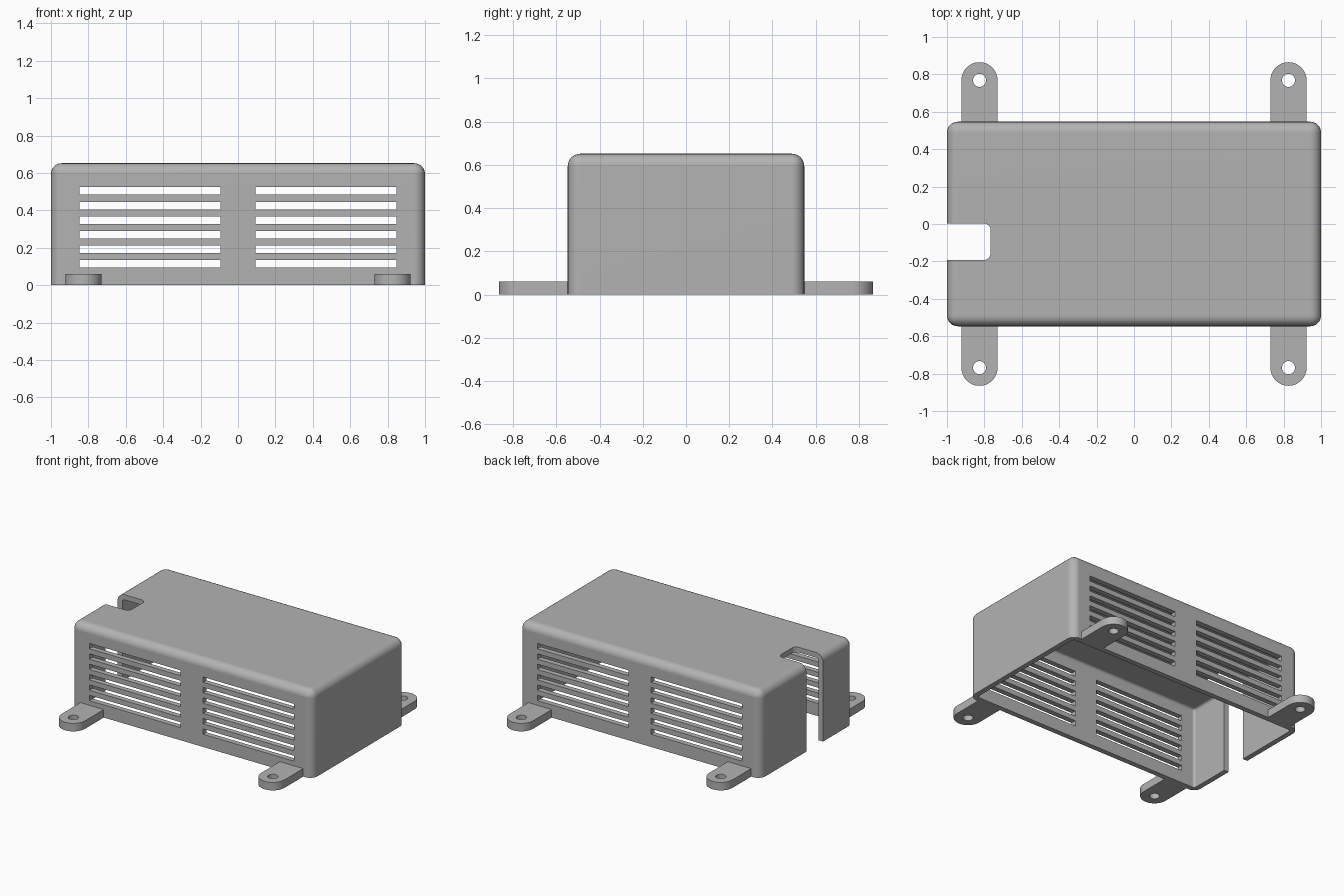
import bpy, bmesh, math
from mathutils import Matrix, Vector

cube = bpy.data.objects.get("Cube")
if cube:
    bpy.data.objects.remove(cube, do_unlink=True)

LENGTH, DEPTH, HEIGHT = 2.0, 1.094, 0.652
WALL, FILLET = 0.039, 0.058
TAB_X, TAB_R, TAB_H, TAB_END = 0.826, 0.097, 0.06, 0.865

gray = bpy.data.materials.new("plain gray")
gray.use_nodes = True
color = (0.45, 0.45, 0.45, 1)
gray.diffuse_color = color
gray.node_tree.nodes["Principled BSDF"].inputs["Base Color"].default_value = color


def finish(name, bm):
    bmesh.ops.recalc_face_normals(bm, faces=bm.faces)
    mesh = bpy.data.meshes.new(name)
    bm.to_mesh(mesh)
    bm.free()
    mesh.materials.append(gray)
    obj = bpy.data.objects.new(name, mesh)
    bpy.context.collection.objects.link(obj)
    return obj


def add_box(bm, lo, hi):
    lo, hi = Vector(lo), Vector(hi)
    matrix = Matrix.Translation((lo + hi) / 2) @ Matrix.Diagonal((*(hi - lo), 1))
    return bmesh.ops.create_cube(bm, size=1, matrix=matrix)["verts"]


def rounded_box(name, lo, hi, radius):
    """Box with rounded uprights and top rim, and a square bottom rim."""
    bm = bmesh.new()
    add_box(bm, lo, hi)
    edges = [e for e in bm.edges if max(v.co.z for v in e.verts) > lo[2] + 0.01]
    bmesh.ops.bevel(bm, geom=edges, offset=radius, segments=6, profile=0.5, affect='EDGES')
    return finish(name, bm)


def select_only(obj):
    bpy.ops.object.select_all(action='DESELECT')
    obj.select_set(True)
    bpy.context.view_layer.objects.active = obj


def cut(obj, cutter):
    mod = obj.modifiers.new("cut", 'BOOLEAN')
    mod.operation, mod.solver, mod.object = 'DIFFERENCE', 'EXACT', cutter
    select_only(obj)
    bpy.ops.object.modifier_apply(modifier=mod.name)
    bpy.data.objects.remove(cutter, do_unlink=True)


def smooth(obj):
    select_only(obj)
    bpy.ops.object.shade_smooth_by_angle(angle=math.radians(30))
    mod = obj.modifiers.new("flat face normals", 'WEIGHTED_NORMAL')
    mod.keep_sharp = True


# Hollow cover, open underneath
hx, hy = LENGTH / 2, DEPTH / 2
cover = rounded_box("cover", (-hx, -hy, 0), (hx, hy, HEIGHT), FILLET)
cut(cover, rounded_box("cavity_cutter", (WALL - hx, WALL - hy, -0.2),
                       (hx - WALL, hy - WALL, HEIGHT - WALL), FILLET - WALL))

# Vent slots through the front and back walls
bm = bmesh.new()
for left in (-0.848, 0.094):
    for i in range(6):
        z = 0.095 + i * 0.0777
        add_box(bm, (left, -1, z), (left + 0.754, 1, z + 0.04))
cut(cover, finish("vent_cutter", bm))

# Cable notch through the right end wall and the top
bm = bmesh.new()
add_box(bm, (-1.2, -0.193, -0.2), (-0.767, 0.004, 1))
inner = [e for e in bm.edges if all(v.co.x > -1 for v in e.verts)
         and abs(e.verts[0].co.z - e.verts[1].co.z) > 0.5]
bmesh.ops.bevel(bm, geom=inner, offset=0.037, segments=6, profile=0.5, affect='EDGES')
cut(cover, finish("notch_cutter", bm))
smooth(cover)


# Mounting tabs with round ends and screw holes
def mounting_tab(name, sx, sy):
    cx, cy = sx * TAB_X, TAB_END - TAB_R
    outline = [(TAB_R, hy - 0.002)]
    for i in range(25):
        a = math.pi * i / 24
        outline.append((TAB_R * math.cos(a), cy + TAB_R * math.sin(a)))
    outline.append((-TAB_R, hy - 0.002))
    bm = bmesh.new()
    face = bm.faces.new([bm.verts.new((cx + x, sy * y, 0)) for x, y in outline])
    top = bmesh.ops.extrude_face_region(bm, geom=[face])["geom"]
    bmesh.ops.translate(bm, vec=(0, 0, TAB_H),
                        verts=[g for g in top if isinstance(g, bmesh.types.BMVert)])
    tab = finish(name, bm)
    bm = bmesh.new()
    bmesh.ops.create_cone(bm, cap_ends=True, segments=32, radius1=0.035, radius2=0.035,
                          depth=0.4, matrix=Matrix.Translation((cx, sy * cy, 0)))
    cut(tab, finish("hole_cutter", bm))
    smooth(tab)


for side, sx in (("left", 1), ("right", -1)):
    for end, sy in (("front", -1), ("back", 1)):
        mounting_tab(f"{end}_{side}_mounting_tab", sx, sy)
